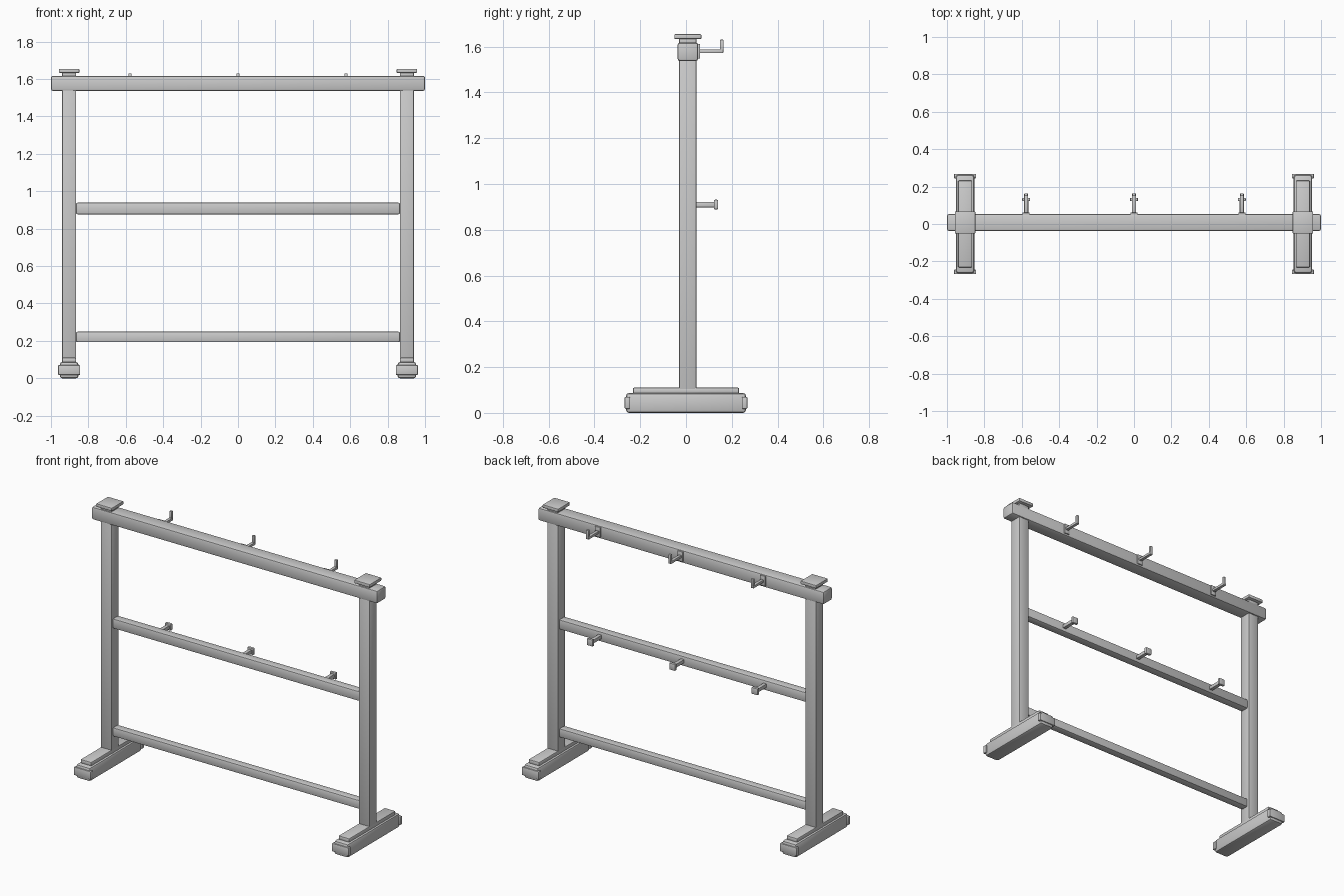
import bpy

if "Cube" in bpy.data.objects:
    bpy.data.objects.remove(bpy.data.objects["Cube"])


def box(name, x, y, z, bevel=0.006, segments=2):
    """Bevelled box from (min, max) extents on each axis."""
    bpy.ops.mesh.primitive_cube_add(
        size=1, location=[(a + b) / 2 for a, b in (x, y, z)])
    ob = bpy.context.object
    ob.name = name
    ob.scale = [b - a for a, b in (x, y, z)]
    bpy.ops.object.transform_apply(location=False, rotation=False, scale=True)
    mod = ob.modifiers.new("bevel", 'BEVEL')
    mod.width = bevel
    mod.segments = segments
    bpy.ops.object.modifier_apply(modifier=mod.name)
    bpy.ops.object.shade_smooth_by_angle()
    return ob


def around(centre, half):
    return (centre - half, centre + half)


# Horizontal members
box("top_beam", (-1, 1), (-0.037, 0.053), (1.537, 1.617), 0.010)
box("middle_rail", (-0.866, 0.866), (-0.02, 0.036), (0.877, 0.939), 0.008)
box("lower_rail", (-0.866, 0.866), (-0.018, 0.034), (0.193, 0.249), 0.008)

# End frames: foot, foot caps, foot plate, post, top cap
for side, s in (("left", -1), ("right", 1)):
    cx = s * 0.903
    box(side + "_foot", around(cx, 0.05), (-0.262, 0.262), (0, 0.087), 0.013)
    for end, e in (("front", -1), ("back", 1)):
        box(f"{side}_{end}_foot_cap", around(cx, 0.059),
            around(e * 0.256, 0.012), (0.018, 0.07), 0.004)
    box(side + "_foot_plate", around(cx, 0.038), (-0.232, 0.232), (0.084, 0.11), 0.006)
    box(side + "_post", around(cx, 0.0375), (-0.03, 0.045), (0.08, 1.545), 0.005)
    box(side + "_cap_neck", around(cx, 0.037), (-0.03, 0.045), (1.61, 1.637), 0.004)
    box(side + "_top_cap", around(cx, 0.055), (-0.051, 0.067), (1.633, 1.654), 0.004)

# Hooks on the beam and pegs on the middle rail
for i, cx in enumerate((-0.577, 0, 0.577), 1):
    box(f"hook_plate_{i}", around(cx, 0.019), (0.048, 0.061), (1.548, 1.612), 0.003)
    box(f"hook_arm_{i}", around(cx, 0.010), (0.055, 0.163), (1.572, 1.588), 0.002)
    box(f"hook_tip_{i}", around(cx, 0.008), (0.149, 0.164), (1.573, 1.630), 0.002)
    box(f"peg_arm_{i}", around(cx, 0.012), (0.030, 0.130), (0.898, 0.921), 0.003)
    box(f"peg_end_{i}", around(cx, 0.021), (0.122, 0.140), (0.889, 0.931), 0.004)
